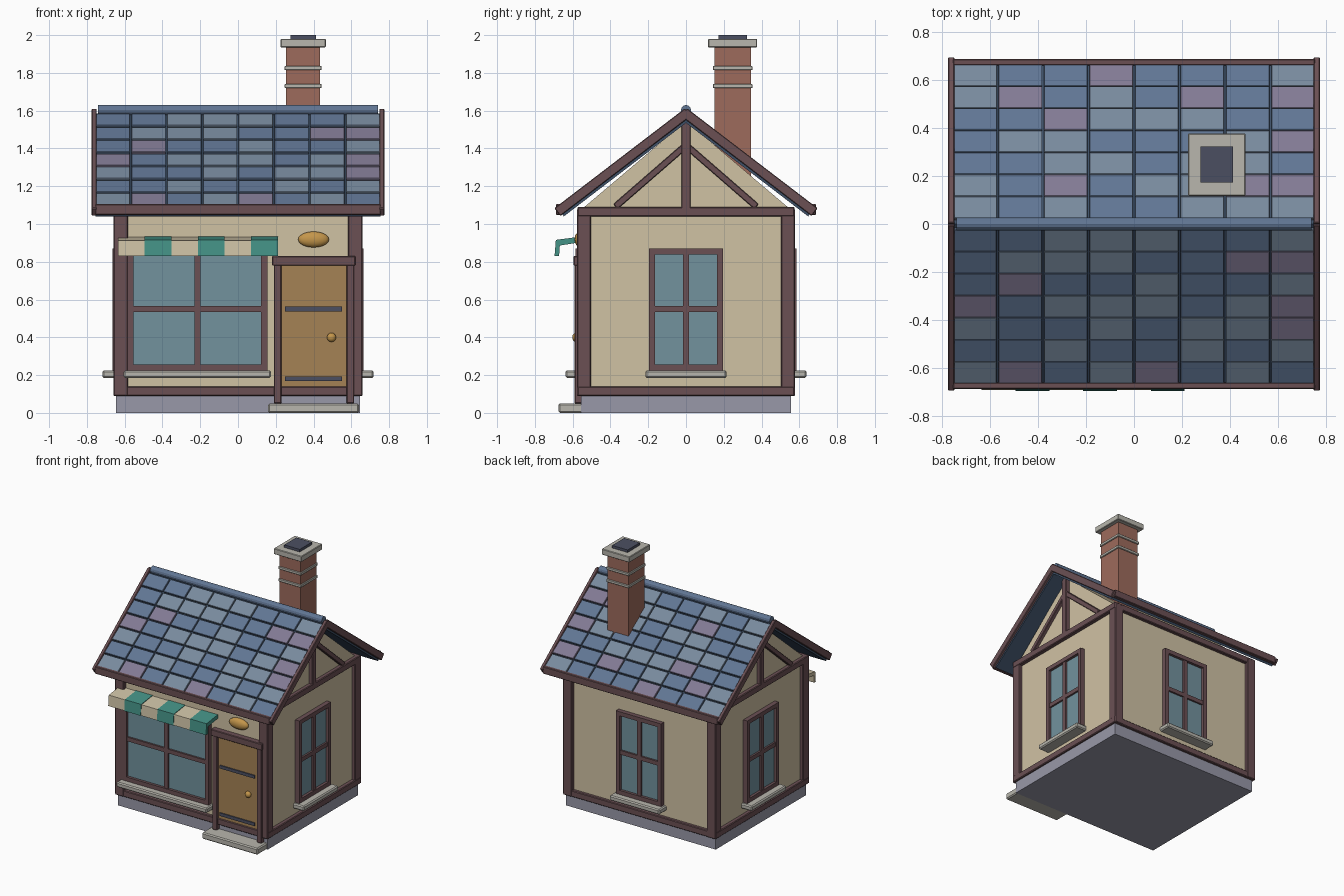
import bpy, bmesh, random
from math import radians, pi
from mathutils import Matrix, Vector

if "Cube" in bpy.data.objects:
    bpy.data.objects.remove(bpy.data.objects["Cube"])

random.seed(4)

def mat(name, r, g, b):
    m = bpy.data.materials.new(name)
    m.diffuse_color = [((c / 255 + 0.055) / 1.055) ** 2.4 for c in (r, g, b)] + [1]
    m.use_nodes = True
    m.node_tree.nodes["Principled BSDF"].inputs["Base Color"].default_value = m.diffuse_color
    return m

TIMBER = mat("timber", 107, 80, 84)
PLASTER = mat("plaster", 208, 194, 164)
STONE = mat("stone", 184, 182, 173)
FOUND = mat("foundation", 152, 152, 168)
GLASS = mat("glass", 114, 146, 158)
DOOR = mat("door_wood", 165, 130, 85)
BRICK = mat("brick", 158, 107, 92)
IRON = mat("iron", 75, 79, 97)
GOLD = mat("gold", 196, 150, 75)
TEAL = mat("teal", 68, 146, 134)
CREAM = mat("cream", 205, 193, 165)
SLAB = mat("roof_base", 62, 80, 103)
TILES = [mat("tile_slate", 120, 138, 158), mat("tile_blue", 97, 118, 148),
         mat("tile_purple", 130, 122, 148)]

def finish(name, bm, mats, bevel=0):
    bmesh.ops.recalc_face_normals(bm, faces=bm.faces[:])
    me = bpy.data.meshes.new(name)
    bm.to_mesh(me)
    bm.free()
    for m in mats:
        me.materials.append(m)
    ob = bpy.data.objects.new(name, me)
    bpy.context.collection.objects.link(ob)
    if bevel:
        mod = ob.modifiers.new("bevel", "BEVEL")
        mod.width, mod.segments = bevel, 1
    return ob

def add_box(bm, x0, x1, y0, y1, z0, z1, M=Matrix(), index=0):
    S = Matrix.LocRotScale(Vector((x0 + x1, y0 + y1, z0 + z1)) / 2, None,
                           Vector((x1 - x0, y1 - y0, z1 - z0)))
    verts = bmesh.ops.create_cube(bm, size=1, matrix=M @ S)["verts"]
    for f in {f for v in verts for f in v.link_faces}:
        f.material_index = index

def boxes(name, material, items, M=Matrix(), bevel=0):
    bm = bmesh.new()
    for b in items:
        add_box(bm, *b, M)
    return finish(name, bm, [material], bevel)

def prism(name, material, profile, x0, x1):
    bm = bmesh.new()
    f = bm.faces.new([bm.verts.new((x0, y, z)) for y, z in profile])
    ext = bmesh.ops.extrude_face_region(bm, geom=[f])["geom"]
    bmesh.ops.translate(bm, vec=(x1 - x0, 0, 0),
                        verts=[v for v in ext if isinstance(v, bmesh.types.BMVert)])
    return finish(name, bm, [material])

def ball(name, material, loc, scale):
    bm = bmesh.new()
    bmesh.ops.create_uvsphere(bm, u_segments=20, v_segments=12, radius=1,
                              matrix=Matrix.LocRotScale(Vector(loc), None, Vector(scale)))
    for f in bm.faces:
        f.smooth = True
    return finish(name, bm, [material])

# Foundation, step, walls with gables
boxes("foundation", FOUND, [(-.645, .645, -.555, .555, 0, .095)])
boxes("door_step", STONE, [(.16, .64, -.675, -.54, 0, .05)], bevel=.008)
prism("walls", PLASTER, [(-.55, .09), (.55, .09), (.55, 1.08), (0, 1.545), (-.55, 1.08)], -.63, .63)

# Timber frame: corner posts, sill and top beams
for sx in (-1, 1):
    for sy in (-1, 1):
        cx, cy = sx * .62, sy * .54
        boxes("corner_post", TIMBER, [(cx - .038, cx + .038, cy - .038, cy + .038, .09, 1.08)], bevel=.005)
for z in (.09, 1.04):
    for s in (-1, 1):
        boxes("long_beam", TIMBER, [(-.66, .66, s * .55 - .025, s * .55 + .025, z, z + .05)], bevel=.005)
        boxes("side_beam", TIMBER, [(s * .635 - .025, s * .635 + .025, -.57, .57, z, z + .05)], bevel=.005)

# Gable post and braces
for s in (-1, 1):
    x0, x1 = s * .64 - .02, s * .64 + .02
    boxes("gable_post", TIMBER, [(x0, x1, -.025, .025, 1.08, 1.55)], bevel=.005)
    for t in (-1, 1):
        M = Matrix.Translation((0, 0, 1.44)) @ Matrix.Rotation(t * radians(-41), 4, 'X')
        ends = sorted((0, t * .51))
        boxes("gable_brace", TIMBER, [(x0 + .004, x1 - .004, *ends, -.035, 0)], M, .004)

# Windows: local -y points out of the wall
def window(prefix, M, w, z0=.225, z1=.87):
    h, f, zm = w / 2, .032, .55
    boxes(prefix + "_glass", GLASS, [(-h + .01, h - .01, -.014, .01, z0, z1 - .01)], M)
    boxes(prefix + "_frame", TIMBER,
          [(-h, -h + f, -.035, .01, z0, z1), (h - f, h, -.035, .01, z0, z1),
           (-h, h, -.035, .01, z0, z0 + f), (-h, h, -.035, .01, z1 - f, z1),
           (-.016, .016, -.03, .01, z0, z1), (-h, h, -.028, .01, zm - .016, zm + .016)], M)
    boxes(prefix + "_sill", STONE, [(-h - .02, h + .02, -.088, .01, .185, .225)], M, .008)

window("front_window", Matrix.Translation((-.215, -.55, 0)), .74)
for n, a, d in (("right", 90, .63), ("back", 180, .55), ("left", 270, .63)):
    window(n + "_window", Matrix.Rotation(radians(a), 4, 'Z') @ Matrix.Translation((0, -d, 0)), .39)

# Door, frame, straps, knob and oval sign
boxes("door", DOOR, [(.225, .58, -.568, -.54, .13, .79), (.238, .567, -.575, -.54, .145, .775)])
for x in (.19, .575):
    boxes("door_post", TIMBER, [(x, x + .04, -.59, -.54, .05, .79)], bevel=.004)
boxes("door_lintel", TIMBER, [(.18, .622, -.595, -.54, .78, .83)], bevel=.004)
boxes("door_straps", IRON, [(.25, .55, -.583, -.56, z - .012, z + .012) for z in (.18, .55)])
ball("door_knob", GOLD, (.495, -.582, .4), (.024, .02, .024))
ball("oval_sign", GOLD, (.4, -.56, .918), (.082, .03, .042))

# Striped awning
for i in range(6):
    x = -.635 + i * .141
    d = .004 * (i % 2)
    prism("awning_stripe", (CREAM, TEAL)[i % 2],
          [(-.55, .93 + d), (-.685 - d, .912 + d), (-.692 - d, .83), (-.672, .83), (-.668, .886), (-.55, .905)],
          x, x + .141)

# Roof sides: local y runs down the slope, local z is the slope normal
for side, turn in (("back", 0), ("front", pi)):
    M = (Matrix.Translation((0, 0, 1.585)) @ Matrix.Rotation(turn, 4, 'Z')
         @ Matrix.Rotation(radians(-37.4), 4, 'X'))
    boxes(side + "_roof_slab", SLAB, [(-.755, .755, 0, .845, -.04, 0)], M)
    bm = bmesh.new()
    p, w = .1155, .1893
    for r in range(7):
        R = M @ Matrix.Translation((0, .022 + r * p, .004)) @ Matrix.Rotation(radians(3.5), 4, 'X')
        for c in range(8):
            x = -.757 + c * w
            add_box(bm, x + .004, x + w - .004, 0, p - .007, -.008, .009, R, random.choice((0, 0, 1, 1, 2)))
    finish(side + "_roof_tiles", bm, TILES, .002)
    for s in (-1, 1):
        boxes(side + "_bargeboard", TIMBER,
              [(s * .762 - .013, s * .762 + .013, -.012, .858, -.027, .025)], M, .004)
    Z = Matrix.Rotation(turn, 4, 'Z')
    boxes(side + "_eave_board", TIMBER, [(-.755, .755, .66, .688, 1.048, 1.105)], Z, .004)

# Ridge cap
bm = bmesh.new()
bmesh.ops.create_cone(bm, cap_ends=True, segments=12, radius1=.027, radius2=.027, depth=1.48,
                      matrix=Matrix.Translation((0, 0, 1.603)) @ Matrix.Rotation(pi / 2, 4, 'Y'))
finish("ridge_cap", bm, [TILES[1]])

# Chimney
def stack(name, material, hx, hy, z0, z1, bevel=0):
    boxes(name, material, [(.345 - hx, .345 + hx, .247 - hy, .247 + hy, z0, z1)], bevel=bevel)

stack("chimney", BRICK, .09, .097, 1.25, 1.94)
for z in (1.73, 1.825):
    stack("chimney_band", STONE, .098, .105, z - .011, z + .011, .003)
stack("chimney_cap", STONE, .12, .13, 1.935, 1.98, .004)
stack("chimney_flue", IRON, .067, .075, 1.97, 2.0)
